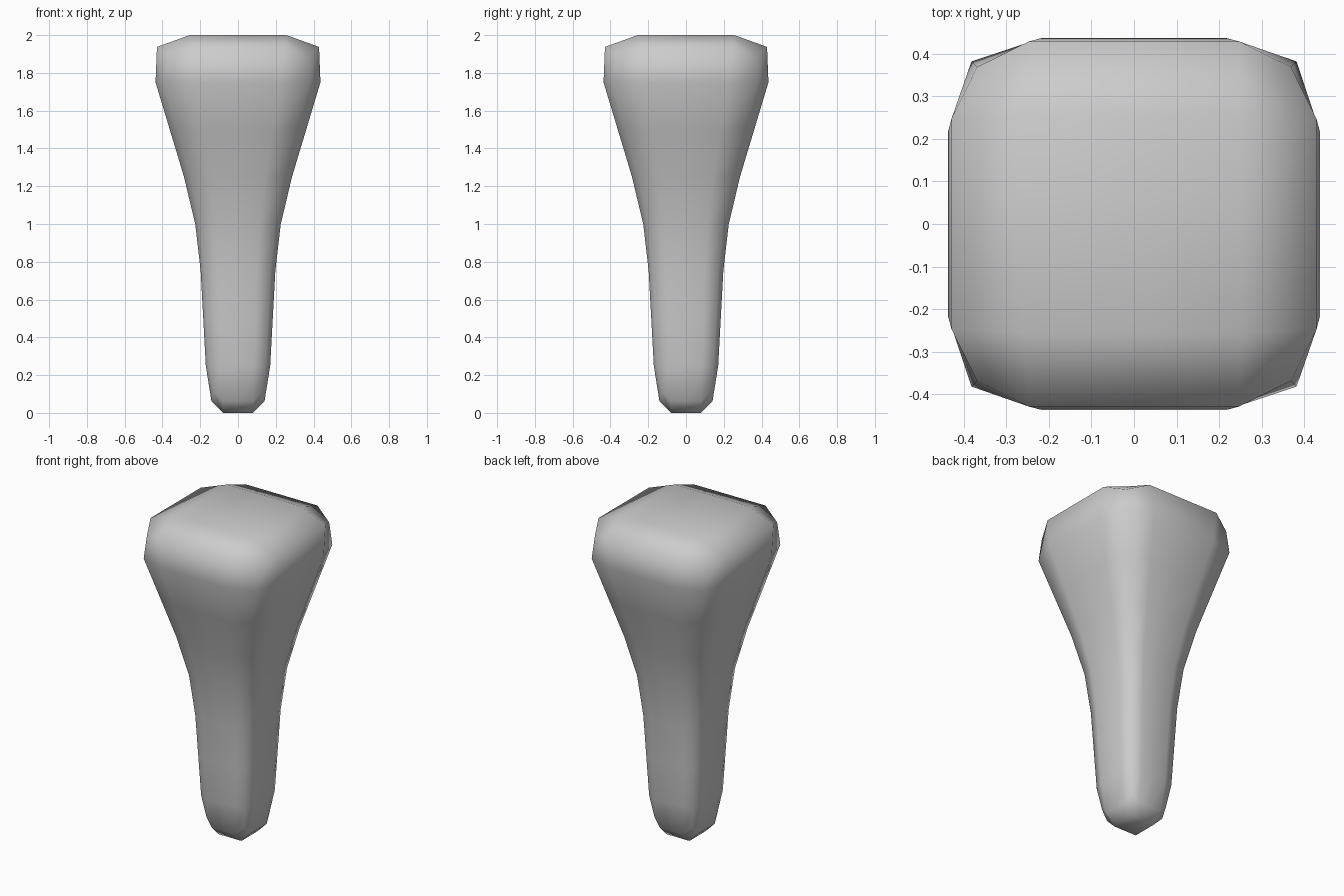
import bpy, bmesh

if "Cube" in bpy.data.objects:
    bpy.data.objects.remove(bpy.data.objects["Cube"])

# Half-widths of the square control cage at each height
LEVELS = [(0.0, 0.157), (0.5, 0.184), (1.0, 0.211), (1.5, 0.361), (2.0, 0.512)]
SQUARE = [(-1, -1), (0, -1), (1, -1), (1, 0), (1, 1), (0, 1), (-1, 1), (-1, 0)]

bm = bmesh.new()
rings = [[bm.verts.new((x * w, y * w, z)) for x, y in SQUARE] for z, w in LEVELS]

# Tapered sides
for low, high in zip(rings, rings[1:]):
    for i in range(8):
        j = (i + 1) % 8
        bm.faces.new((low[i], low[j], high[j], high[i]))

# Flat caps, each four quads around a centre point
for ring, z in ((rings[0], 0.0), (rings[-1], 2.0)):
    centre = bm.verts.new((0, 0, z))
    for i in range(1, 8, 2):
        bm.faces.new((centre, ring[i], ring[(i + 1) % 8], ring[(i + 2) % 8]))

bmesh.ops.recalc_face_normals(bm, faces=bm.faces[:])
for face in bm.faces:
    face.smooth = True

mesh = bpy.data.meshes.new("tapered_peg")
bm.to_mesh(mesh)
bm.free()
peg = bpy.data.objects.new("tapered_peg", mesh)
bpy.context.collection.objects.link(peg)

# One rounding step on the cage
sub = peg.modifiers.new("rounding", 'SUBSURF')
sub.levels = sub.render_levels = 1
sub.use_limit_surface = False
